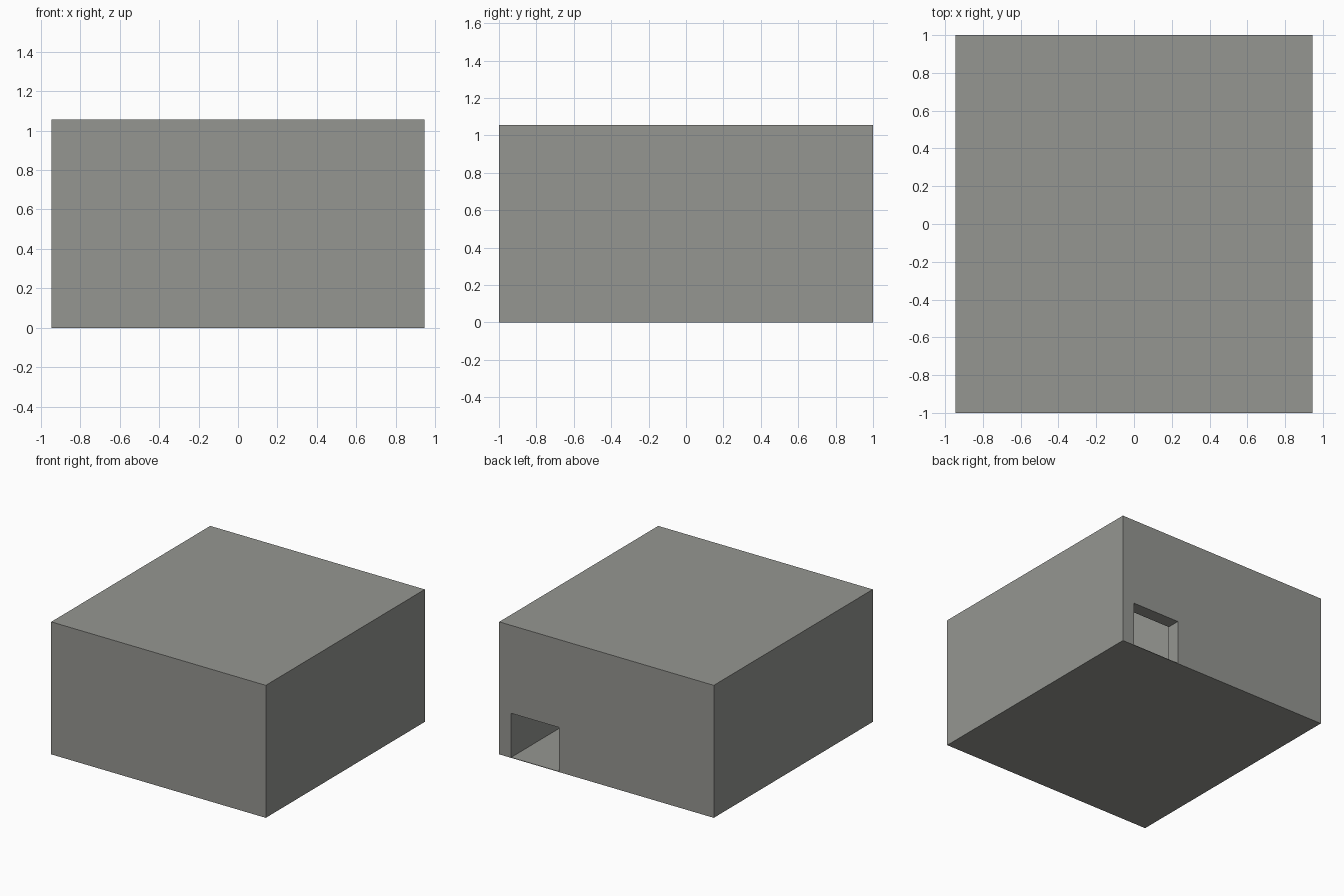
import bpy
import bmesh

if "Cube" in bpy.data.objects:
    bpy.data.objects.remove(bpy.data.objects["Cube"])

W, D, H = 1.89, 2.0, 1.055      # outer size
T, FLOOR = 0.105, 0.004         # wall and floor thickness

grey = bpy.data.materials.new("concrete_grey")
grey.diffuse_color = (0.30, 0.305, 0.285, 1)
grey.use_nodes = True
grey.node_tree.nodes["Principled BSDF"].inputs["Base Color"].default_value = grey.diffuse_color


def box(name, lo, hi):
    """Axis-aligned box between two corners."""
    bm = bmesh.new()
    bmesh.ops.create_cube(bm, size=1)
    for v in bm.verts:
        v.co = [lo[i] + (v.co[i] + 0.5) * (hi[i] - lo[i]) for i in range(3)]
    mesh = bpy.data.meshes.new(name)
    bm.to_mesh(mesh)
    bm.free()
    mesh.materials.append(grey)
    obj = bpy.data.objects.new(name, mesh)
    bpy.context.collection.objects.link(obj)
    return obj


def cut(target, cutter):
    """Subtract the cutter, then discard it."""
    mod = target.modifiers.new("cut", 'BOOLEAN')
    mod.operation = 'DIFFERENCE'
    mod.solver = 'EXACT'
    mod.object = cutter
    cutter.hide_render = True
    bpy.context.view_layer.objects.active = target
    bpy.ops.object.modifier_apply(modifier=mod.name)
    bpy.data.objects.remove(cutter, do_unlink=True)


# Building shell with a hollow interior
x, y = W / 2, D / 2
shell = box("building_shell", (-x, -y, 0), (x, y, H))
cut(shell, box("room_cutter", (-x + T, -y + T, FLOOR), (x - T, y - T, H - T)))

# Doorway in the back wall, flush with the side wall inside
cut(shell, box("doorway_cutter", (0.42, y - T - 0.05, FLOOR), (x - T, y + 0.1, 0.355)))

# Inner wall forming the passage behind the doorway
box("partition_wall", (0.20, -y + T, FLOOR), (0.30, y - T, H - T))
